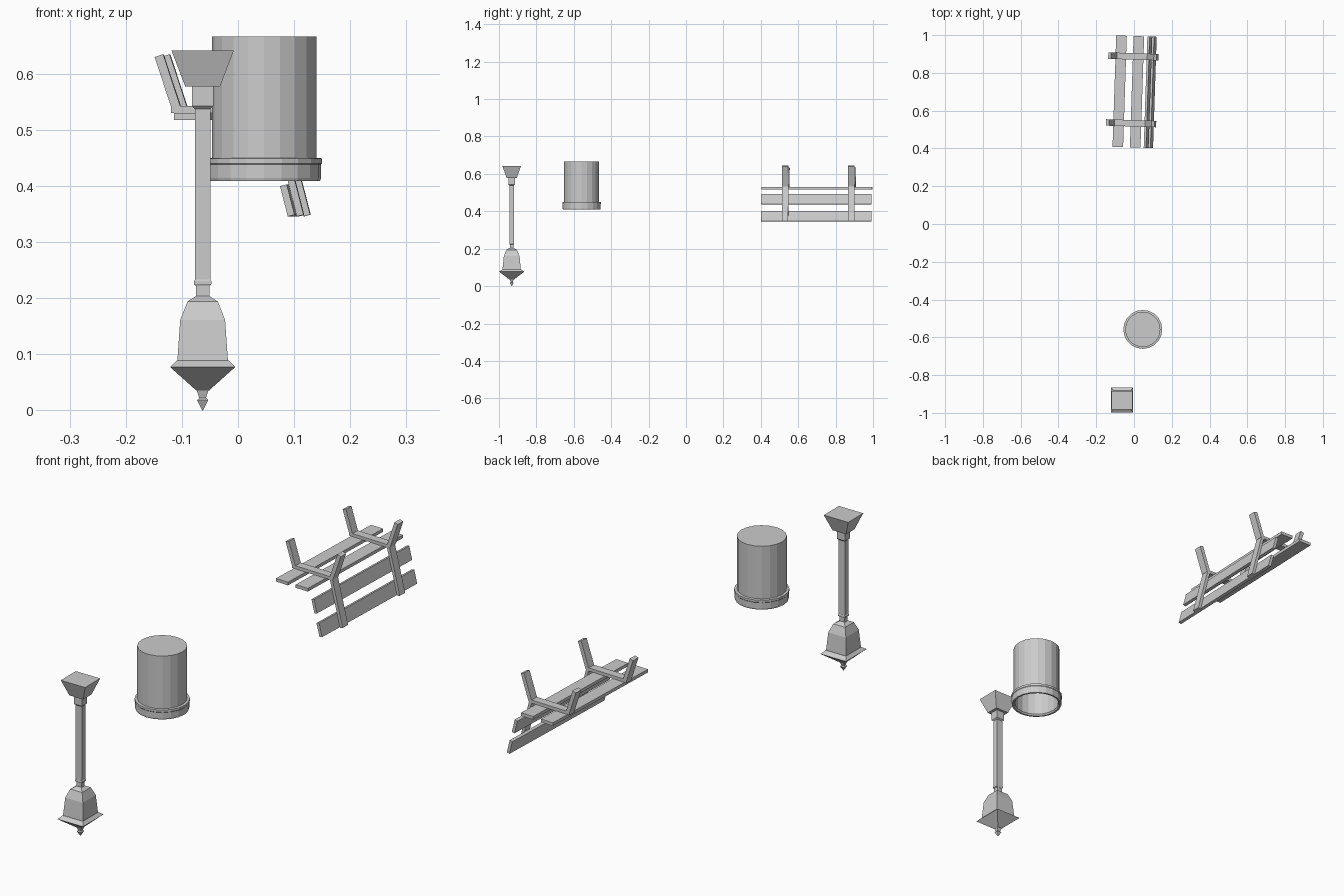
import bpy, bmesh, math
from mathutils import Vector, Matrix

if "Cube" in bpy.data.objects:
    bpy.data.objects.remove(bpy.data.objects["Cube"])


def finish(bm, name):
    bmesh.ops.recalc_face_normals(bm, faces=bm.faces)
    me = bpy.data.meshes.new(name)
    bm.to_mesh(me)
    bm.free()
    ob = bpy.data.objects.new(name, me)
    bpy.context.collection.objects.link(ob)
    return ob


def loft(name, rings, cap_start=True, cap_end=True):
    """Skin a list of equally long point rings."""
    bm = bmesh.new()
    loops = [[bm.verts.new(p) for p in r] for r in rings]
    n = len(loops[0])
    for a, b in zip(loops, loops[1:]):
        for i in range(n):
            j = (i + 1) % n
            bm.faces.new((a[i], a[j], b[j], b[i]))
    if cap_start:
        bm.faces.new(loops[0])
    if cap_end:
        bm.faces.new(loops[-1])
    return finish(bm, name)


def square_loft(name, cx, cy, profile):
    """Profile rows: z, half width x, half width y."""
    return loft(name, [[(cx + sx * hx, cy + sy * hy, z)
                        for sx, sy in ((-1, -1), (1, -1), (1, 1), (-1, 1))]
                       for z, hx, hy in profile])


def lathe(name, cx, cy, profile, n):
    return loft(name, [[(cx + r * math.cos(math.tau * i / n),
                         cy + r * math.sin(math.tau * i / n), z)
                        for i in range(n)] for z, r in profile])


# Lamp post, standing on its finial
LX, LY = -0.063, -0.932
square_loft("lamp_finial", LX, LY, [
    (0, .0008, .0008), (.018, .010, .010), (.022, .006, .006), (.037, .011, .011)])
square_loft("lamp_roof", LX, LY, [
    (.035, .011, .012), (.077, .058, .067), (.089, .046, .050)])
square_loft("lamp_lantern", LX, LY, [
    (.089, .045, .049), (.161, .040, .042), (.194, .027, .028), (.204, .011, .011)])
square_loft("lamp_neck", LX, LY, [(.198, .012, .010), (.226, .012, .010)])
square_loft("lamp_ring", LX, LY, [
    (.222, .013, .011), (.225, .0155, .013), (.230, .0155, .013), (.233, .0135, .012)])
square_loft("lamp_pole", LX, LY, [(.231, .014, .0115), (.545, .014, .0115)])
square_loft("lamp_pole_socket", LX, LY, [
    (.537, .014, .0115), (.542, .019, .0165), (.578, .019, .0165)])
square_loft("lamp_base", LX, LY, [(.577, .031, .027), (.641, .0555, .049)])

# Bin, upside down and hollow, open at the bottom
lathe("bin_body", .0465, -.558, [
    (.655, .088), (.415, .088), (.409, .093), (.409, .100), (.414, .1015),
    (.438, .1015), (.440, .103), (.449, .103), (.450, .093), (.666, .093)], 20)

# Bench, upside down, turned slightly about z
TURN = Matrix.Translation((0, .70, 0)) @ Matrix.Rotation(-.033, 4, 'Z')


def bar(name, p, q, y, length, thick):
    """Box whose section runs from p to q in the xz plane, extruded along y."""
    p, q = Vector(p), Vector(q)
    d = (q - p).normalized()
    s = Vector((-d.y, d.x)) * thick / 2
    ring = [p - s, q - s, q + s, p + s]
    ob = loft(name, [[(v.x, y + e * length / 2, v.y) for v in ring] for e in (-1, 1)])
    ob.data.transform(TURN)
    return ob


LEAN = -.257


def back_x(z):
    return .117 + LEAN * (z - .347)


for i, x in enumerate((-.076, .016)):
    bar(f"seat_plank_{i + 1}", (x - .028, .5235), (x + .028, .5235), 0, .59, .013)
for i, z in enumerate((.374, .465)):
    a, b = z - .027, z + .027
    bar(f"back_plank_{i + 1}", (back_x(a) - .0125, a), (back_x(b) - .0125, b), 0, .59, .0125)
for i, y in enumerate((-.167, .187)):
    bar(f"seat_beam_{i + 1}", (-.113, .536), (.075, .536), y, .034, .013)
    bar(f"back_post_{i + 1}", (back_x(.347), .347), (back_x(.540), .540), y, .034, .0125)
    bar(f"front_leg_{i + 1}", (-.104, .538), (-.135, .632), y, .034, .016)
    bar(f"rear_leg_{i + 1}", (.070, .536), (.106, .641), y, .034, .016)
